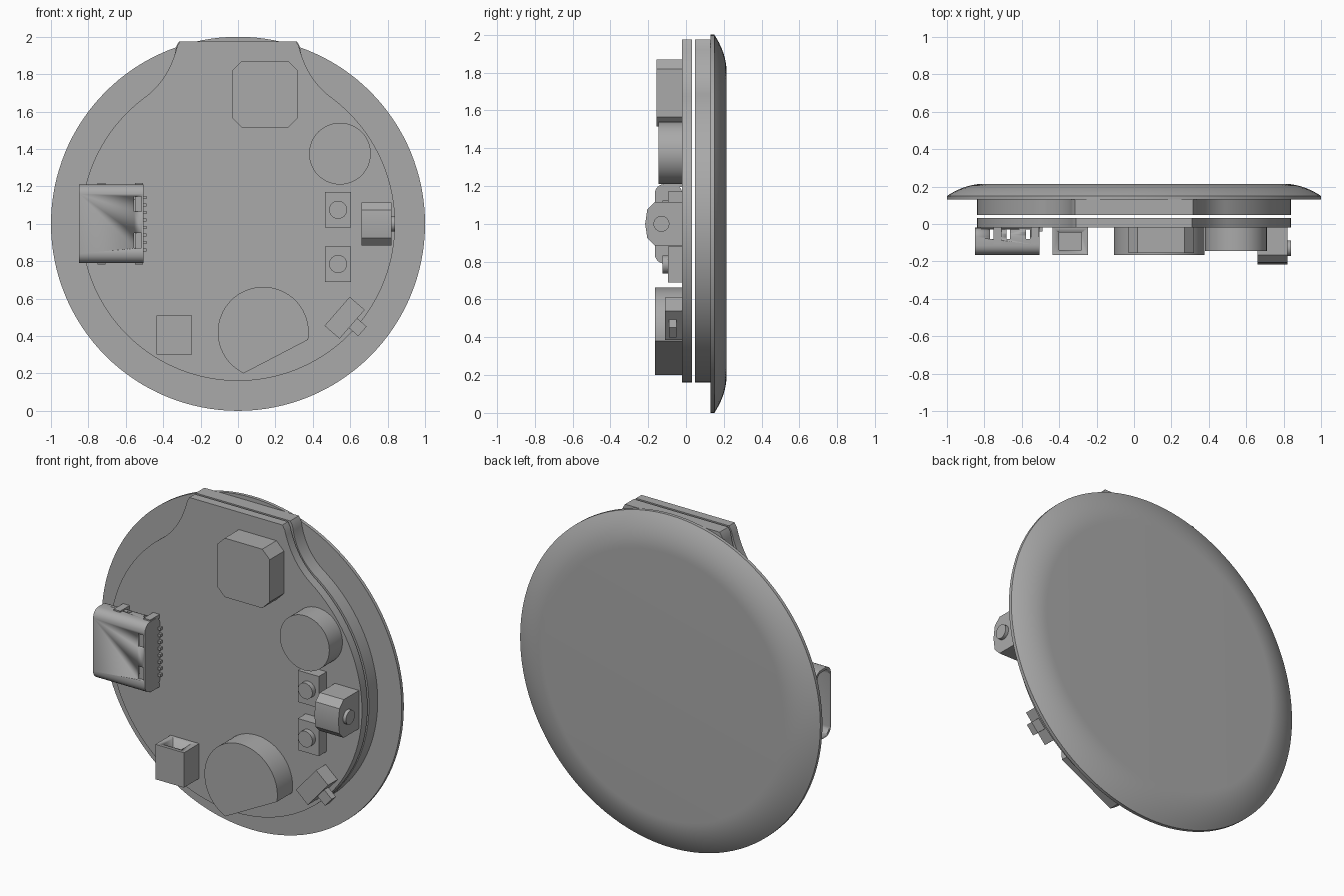
import bpy, bmesh, math
from mathutils import Vector

old = bpy.data.objects.get("Cube")
if old:
    bpy.data.objects.remove(old, do_unlink=True)

grey = bpy.data.materials.new("plain grey")
grey.use_nodes = True
colour = (0.4, 0.4, 0.4, 1)
grey.diffuse_color = colour
grey.node_tree.nodes["Principled BSDF"].inputs["Base Color"].default_value = colour

MID = 1.0      # height of the disc centre
BOARD = -0.02  # front surface of the circuit board


def loft(name, rings, smooth=True):
    """Skin a list of equal-length point rings and cap both ends."""
    bm = bmesh.new()
    loops = [[bm.verts.new(p) for p in ring] for ring in rings]
    n = len(loops[0])
    for a, b in zip(loops, loops[1:]):
        for i in range(n):
            bm.faces.new((a[i], a[(i + 1) % n], b[(i + 1) % n], b[i]))
    bm.faces.new(loops[0])
    bm.faces.new(loops[-1])
    bmesh.ops.recalc_face_normals(bm, faces=bm.faces)
    mesh = bpy.data.meshes.new(name)
    bm.to_mesh(mesh)
    bm.free()
    mesh.materials.append(grey)
    obj = bpy.data.objects.new(name, mesh)
    bpy.context.collection.objects.link(obj)
    if smooth:
        bpy.ops.object.select_all(action='DESELECT')
        obj.select_set(True)
        bpy.context.view_layer.objects.active = obj
        bpy.ops.object.shade_smooth_by_angle(angle=math.radians(30))
    return obj


def plate(name, outline, y0, y1):
    """Extrude an (x, z) outline from y0 to y1."""
    return loft(name, [[(x, y, z) for x, z in outline] for y in (y0, y1)])


def bar(name, outline, x0, x1):
    """Extrude a (y, z) outline from x0 to x1."""
    return loft(name, [[(x, y, z) for y, z in outline] for x in (x0, x1)])


def circle(cx, cz, r, n=48, start=0, sweep=math.tau):
    return [(cx + r * math.cos(start + sweep * i / n),
             cz + r * math.sin(start + sweep * i / n)) for i in range(n)]


def rect(x0, x1, z0, z1, cut=0):
    if not cut:
        return [(x0, z0), (x1, z0), (x1, z1), (x0, z1)]
    return [(x0 + cut, z0), (x1 - cut, z0), (x1, z0 + cut), (x1, z1 - cut),
            (x1 - cut, z1), (x0 + cut, z1), (x0, z1 - cut), (x0, z0 + cut)]


def rounded(a0, a1, b0, b1, r):
    pts = []
    corners = ((a1 - r, b1 - r), (a0 + r, b1 - r), (a0 + r, b0 + r), (a1 - r, b0 + r))
    for k, (a, b) in enumerate(corners):
        for i in range(7):
            t = (k + i / 6) * math.pi / 2
            pts.append((a + r * math.cos(t), b + r * math.sin(t)))
    return pts


def cut(obj, cutter):
    mod = obj.modifiers.new("cut", 'BOOLEAN')
    mod.operation, mod.solver, mod.object = 'DIFFERENCE', 'EXACT', cutter
    bpy.ops.object.select_all(action='DESELECT')
    obj.select_set(True)
    bpy.context.view_layer.objects.active = obj
    bpy.ops.object.modifier_apply(modifier=mod.name)
    bpy.data.objects.remove(cutter, do_unlink=True)


# Domed cover: flat in front, softly curved towards a flat back
radii = [1.0, 1.0] + [1.0 - 0.2 * i / 10 for i in range(1, 11)]
depths = [0.13] + [0.215 - 0.065 * ((r - 0.8) / 0.2) ** 2 for r in radii[1:]]
loft("domed_cover", [[(x, y, z) for x, z in circle(0, MID, r, 128)]
                     for r, y in zip(radii, depths)])


# Round boards with a flared tab on top
def tabbed_disc(half, flare, r=0.84):
    a = Vector((0.5, 0.675))
    b, c = Vector((flare, 0.77)), Vector((half, 0.95))
    side = [a.lerp(b, t).lerp(b.lerp(c, t), t) for t in (i / 12 for i in range(13))]
    side.append(Vector((half - 0.015, 0.975)))
    start = math.atan2(a.y, a.x)
    arc = circle(0, MID, r, 96, math.pi - start, math.pi + 2 * start)[1:]
    right = [(p.x, MID + p.y) for p in side]
    left = [(-x, z) for x, z in reversed(right)]
    return right + left + arc


plate("circuit_board", tabbed_disc(0.325, 0.37), BOARD, 0.033)
plate("display_panel", tabbed_disc(0.33, 0.355), 0.047, 0.13)

# Simple chips and cans
plate("square_module", rect(-0.03, 0.32, 1.515, 1.87, 0.05), BOARD, -0.155)
plate("round_can", circle(0.545, 1.375, 0.165), BOARD, -0.145)

# Round can with one flat side
a0 = math.atan2(-0.04, 0.24)
a1 = math.atan2(-0.22, -0.105) + math.tau
plate("flat_sided_can", circle(0.135, 0.42, 0.243, 48, a0, (a1 - a0) * 48 / 47),
      BOARD, -0.165)

# Two push buttons
for i, z in enumerate((1.075, 0.785)):
    plate(f"push_button_body_{i + 1}", rect(0.465, 0.605, z - 0.095, z + 0.095), BOARD, -0.095)
    plate(f"push_button_cap_{i + 1}", circle(0.535, z, 0.048, 32), -0.095, -0.125)

# Side button with bevelled front and round plunger
bar("side_button_body", [(BOARD, 0.885), (-0.165, 0.885), (-0.205, 0.925), (-0.216, 1.0),
                         (-0.205, 1.075), (-0.165, 1.115), (BOARD, 1.115)], 0.66, 0.82)
bar("side_button_plunger", circle(-0.13, MID, 0.042, 32), 0.82, 0.84)

# Socket with an open top
socket = plate("socket", rect(-0.435, -0.245, 0.30, 0.51), BOARD, -0.165)
cut(socket, plate("socket_cutter", rect(-0.40, -0.28, 0.36, 0.6), -0.045, -0.14))


# Slanted slide switch
def slanted(cx, cz, length, width):
    t = math.radians(49)
    u = Vector((math.cos(t), math.sin(t))) * length / 2
    v = Vector((math.sin(t), -math.cos(t))) * width / 2
    c = Vector((cx, cz))
    return [tuple(p) for p in (c - u - v, c + u - v, c + u + v, c - u + v)]


plate("slide_switch_body", slanted(0.57, 0.4975, 0.205, 0.106), BOARD, -0.11)
plate("slide_switch_nub", slanted(0.639, 0.448, 0.068, 0.07), -0.05, -0.09)

# Port: hollow rounded shell with side slots, tongue, back block and feet
shell = bar("port_shell", rounded(-0.165, BOARD, 0.79, 1.21, 0.05), -0.85, -0.505)
cut(shell, bar("port_cutter", rounded(-0.15, -0.035, 0.805, 1.195, 0.038), -0.9, -0.55))
for x in (-0.76, -0.672, -0.567):
    cut(shell, plate("slot_cutter", rect(x - 0.01, x + 0.01, 0.7, 1.3), -0.03, -0.08))
for z in (0.91, 1.105):
    cut(shell, plate("notch_cutter", rect(-0.555, -0.515, z - 0.04, z + 0.04), -0.2, -0.15))
bar("port_tongue", rect(-0.105, -0.085, 0.87, 1.13), -0.79, -0.55)
for side in (-1, 1):
    for i, x in enumerate((-0.73, -0.53)):
        z0, z1 = sorted((MID + side * 0.195, MID + side * 0.218))
        plate(f"port_foot_{'upper' if side > 0 else 'lower'}_{i + 1}",
              rect(x - 0.022, x + 0.022, z0, z1), BOARD, -0.11)
for i in range(8):
    z = 0.86 + i * 0.04
    plate(f"port_pin_{i + 1}", rect(-0.51, -0.49, z - 0.008, z + 0.008), BOARD, -0.04)
